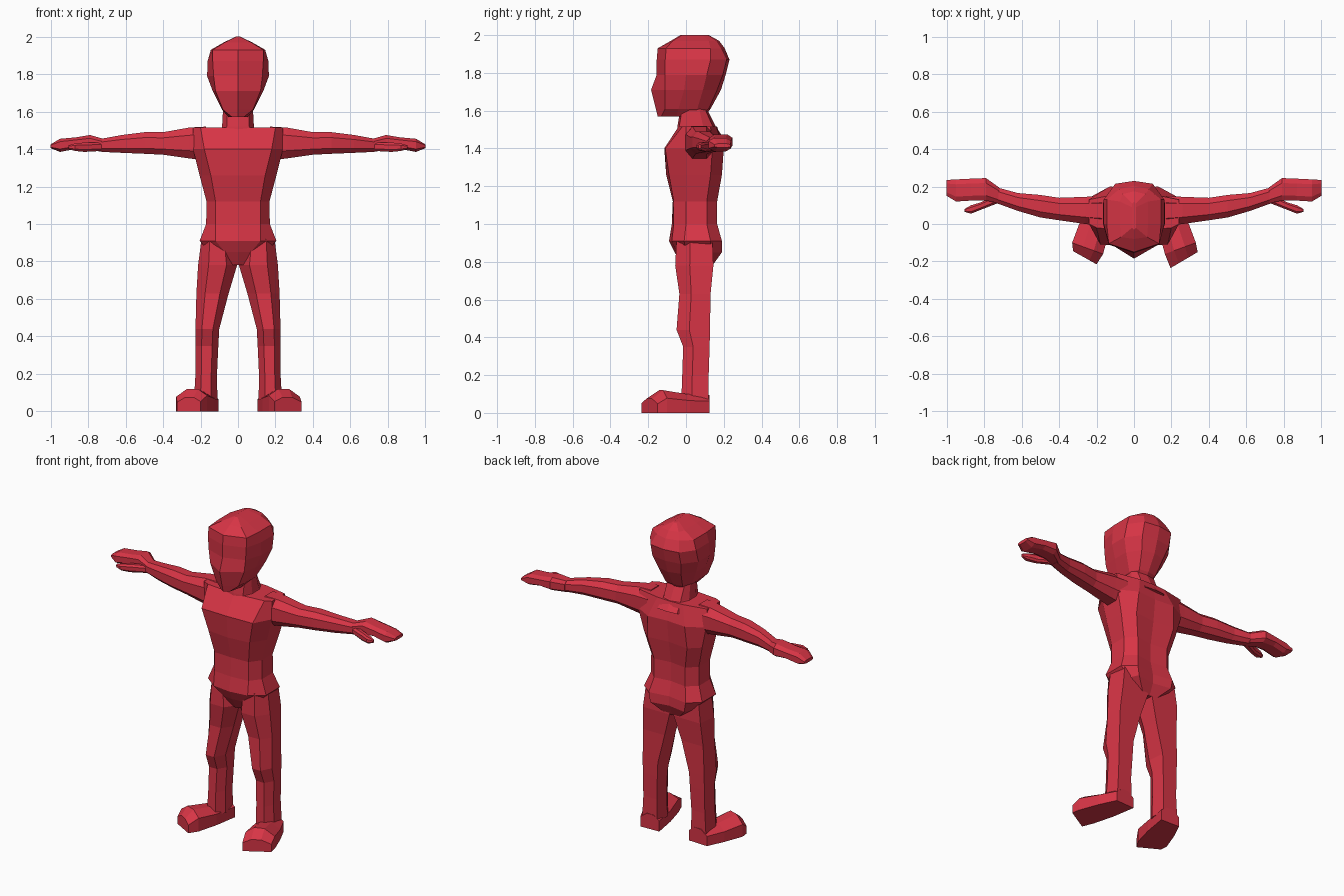
import bpy, bmesh

mat = bpy.data.materials.new("red")
mat.diffuse_color = (0.68, 0.035, 0.06, 1)


def loft(name, rings):
    """Skin equal-sized rings of 3D points and cap both ends, flat shaded."""
    bm = bmesh.new()
    loops = [[bm.verts.new(p) for p in r] for r in rings]
    n = len(loops[0])
    for a, b in zip(loops, loops[1:]):
        for i in range(n):
            j = (i + 1) % n
            bm.faces.new((a[i], a[j], b[j], b[i]))
    bm.faces.new(loops[0])
    bm.faces.new(loops[-1])
    bmesh.ops.recalc_face_normals(bm, faces=bm.faces)
    me = bpy.data.meshes.new(name)
    bm.to_mesh(me)
    bm.free()
    me.materials.append(mat)
    ob = bpy.data.objects.new(name, me)
    bpy.context.collection.objects.link(ob)
    return ob


def body_ring(z, fx, w, bx, yf, yfc, ys1, ys2, ybc, yb):
    """Symmetric ring: front centre, front corner, two side points, back corner, back centre."""
    half = [(fx, yfc), (w, ys1), (w, ys2), (bx, ybc)]
    pts = [(0, yf)] + half + [(0, yb)] + [(-x, y) for x, y in reversed(half)]
    return [(x, y, z) for x, y in pts]


def box_ring(a0, a1, b0, b1, c):
    """Eight-sided section in a plane, chamfered by fraction c."""
    da, db = (a1 - a0) * c, (b1 - b0) * c
    return [(a0 + da, b0), (a1 - da, b0), (a1, b0 + db), (a1, b1 - db),
            (a1 - da, b1), (a0 + da, b1), (a0, b1 - db), (a0, b0 + db)]


# Torso from crotch to shoulders
loft("torso", [body_ring(*r) for r in [
    (0.78, 0.03, 0.06, 0.05, -0.02, -0.01, 0.02, 0.11, 0.14, 0.14),
    (0.85, 0.07, 0.15, 0.12, -0.06, -0.05, 0.00, 0.13, 0.19, 0.17),
    (0.91, 0.12, 0.205, 0.13, -0.09, -0.075, -0.01, 0.13, 0.19, 0.17),
    (1.00, 0.12, 0.17, 0.11, -0.075, -0.065, 0.00, 0.11, 0.165, 0.15),
    (1.12, 0.12, 0.168, 0.11, -0.07, -0.065, 0.00, 0.11, 0.165, 0.15),
    (1.26, 0.145, 0.205, 0.14, -0.105, -0.09, 0.00, 0.13, 0.19, 0.175),
    (1.40, 0.18, 0.24, 0.13, -0.115, -0.11, 0.00, 0.14, 0.20, 0.19),
    (1.515, 0.20, 0.24, 0.09, -0.04, -0.02, 0.00, 0.13, 0.16, 0.165)]])

# Neck
loft("neck", [body_ring(*r) for r in [
    (1.46, 0.07, 0.10, 0.07, -0.05, -0.04, 0.02, 0.12, 0.19, 0.195),
    (1.52, 0.06, 0.085, 0.06, -0.045, -0.035, 0.02, 0.09, 0.14, 0.155),
    (1.61, 0.06, 0.08, 0.06, -0.03, -0.02, 0.02, 0.07, 0.10, 0.11)]])

# Head
loft("head", [body_ring(*r) for r in [
    (1.57, 0.03, 0.05, 0.04, -0.15, -0.13, -0.05, 0.05, 0.08, 0.10),
    (1.61, 0.08, 0.085, 0.06, -0.16, -0.11, -0.04, 0.06, 0.12, 0.13),
    (1.71, 0.12, 0.135, 0.08, -0.185, -0.11, -0.01, 0.09, 0.165, 0.185),
    (1.79, 0.13, 0.165, 0.10, -0.155, -0.11, 0.00, 0.11, 0.195, 0.21),
    (1.87, 0.135, 0.162, 0.10, -0.155, -0.11, 0.00, 0.13, 0.215, 0.23),
    (1.93, 0.135, 0.145, 0.08, -0.15, -0.105, 0.00, 0.13, 0.185, 0.205),
    (1.97, 0.07, 0.075, 0.06, -0.08, -0.07, 0.00, 0.12, 0.16, 0.175),
    (2.00, 0.01, 0.012, 0.01, -0.03, -0.02, 0.00, 0.09, 0.11, 0.12)]])

# Arm and hand stations: x, y range, z range
ARM = [(0.17, -0.01, 0.15, 1.34, 1.52), (0.26, 0.00, 0.145, 1.35, 1.515),
       (0.40, 0.02, 0.14, 1.37, 1.49), (0.50, 0.035, 0.155, 1.375, 1.49),
       (0.62, 0.07, 0.165, 1.38, 1.475), (0.73, 0.11, 0.195, 1.385, 1.455)]
HAND = [(0.72, 0.11, 0.195, 1.385, 1.455), (0.79, 0.125, 0.245, 1.395, 1.475),
        (0.87, 0.125, 0.242, 1.40, 1.462), (0.95, 0.12, 0.238, 1.385, 1.455),
        (1.00, 0.15, 0.235, 1.405, 1.425)]
THUMB = [(0.73, 0.11, 0.16, 1.39, 1.435), (0.82, 0.075, 0.115, 1.385, 1.435),
         (0.87, 0.055, 0.10, 1.39, 1.43), (0.905, 0.065, 0.08, 1.40, 1.42)]

# Leg stations: z, x range, y range
LEG = [(0.92, 0.03, 0.195, -0.05, 0.14), (0.78, 0.005, 0.213, -0.057, 0.145),
       (0.63, 0.05, 0.222, -0.035, 0.13), (0.44, 0.10, 0.227, -0.05, 0.127),
       (0.35, 0.105, 0.227, -0.015, 0.125), (0.20, 0.112, 0.227, -0.02, 0.12),
       (0.06, 0.11, 0.235, -0.025, 0.12)]


def leg_ring(s, z, x0, x1, y0, y1):
    d, e = (x1 - x0) * 0.27, (y1 - y0) * 0.38
    pts = [(x0 + d, y0), (x1 - d, y0), (x1, y0 + e), (x1 - 0.01, y1), (x0 + 0.01, y1), (x0, y0 + e)]
    return [(s * x, y, z) for x, y in pts]


def foot_ring(s, inner, outer, h):
    pts = []
    for t, k in [(0, 0), (0, 0.7), (0.3, 1), (0.65, 1), (1, 0.65), (1, 0)]:
        x, y = [a + (b - a) * t for a, b in zip(inner, outer)]
        pts.append((s * x, y, h * k))
    return pts


for s, side in ((1, "left"), (-1, "right")):
    for part, stations, c in (("arm", ARM, 0.25), ("hand", HAND, 0.22), ("thumb", THUMB, 0.25)):
        loft(f"{side}_{part}", [[(s * x, y, z) for y, z in box_ring(y0, y1, z0, z1, c)]
                                for x, y0, y1, z0, z1 in stations])
    loft(f"{side}_leg", [leg_ring(s, *r) for r in LEG])
    # Feet splay outward and differ slightly at the toes
    toe = ((0.195, -0.235), (0.34, -0.15)) if s > 0 else ((0.20, -0.215), (0.325, -0.145))
    loft(f"{side}_foot", [foot_ring(s, *r) for r in [
        ((0.105, 0.12), (0.235, 0.125), 0.095), ((0.13, -0.03), (0.285, 0.02), 0.10),
        ((0.165, -0.16), (0.33, -0.10), 0.12), (*toe, 0.075)]])
